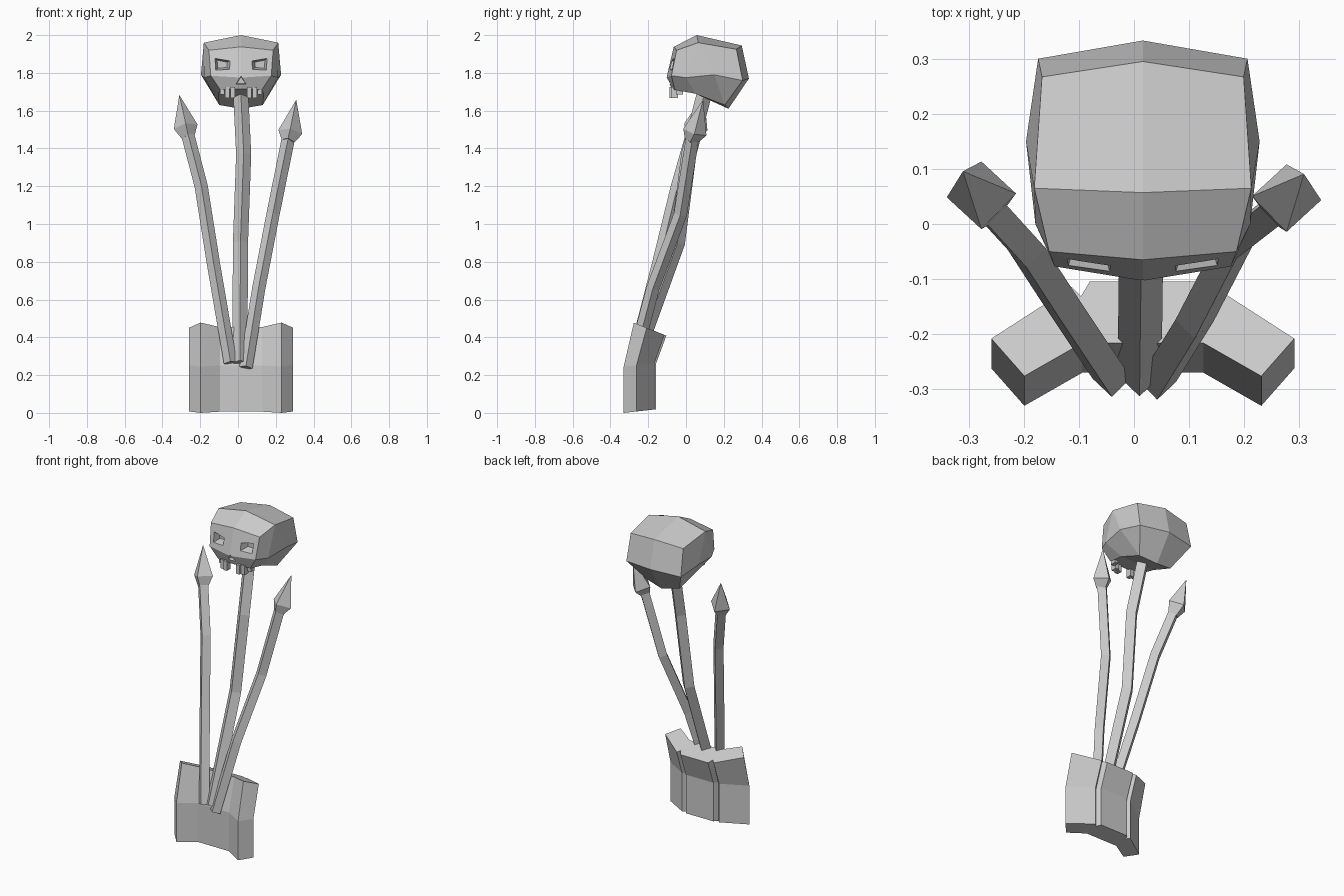
import bpy, bmesh
from mathutils import Vector

if "Cube" in bpy.data.objects:
    bpy.data.objects.remove(bpy.data.objects["Cube"])

CX = 0.016  # symmetry plane of base and skull


def make(name, bm, x=0.0):
    bmesh.ops.remove_doubles(bm, verts=bm.verts, dist=0.0005)
    bmesh.ops.recalc_face_normals(bm, faces=bm.faces)
    me = bpy.data.meshes.new(name)
    bm.to_mesh(me)
    bm.free()
    ob = bpy.data.objects.new(name, me)
    ob.location.x = x
    bpy.context.collection.objects.link(ob)
    return ob


def loft(bm, rings):
    """Skin a list of equal-length closed rings and cap both ends."""
    vs = [[bm.verts.new(p) for p in r] for r in rings]
    n = len(vs[0])
    for a, b in zip(vs, vs[1:]):
        for i in range(n):
            j = (i + 1) % n
            bm.faces.new((a[i], a[j], b[j], b[i]))
    bm.faces.new(vs[0][::-1])
    bm.faces.new(vs[-1])


def diamond_tube(name, path, radii):
    """Four-sided tube with its edges facing front, back and sides."""
    pts = [Vector(p) for p in path]
    rings = []
    for i, p in enumerate(pts):
        d = (pts[min(i + 1, len(pts) - 1)] - pts[max(i - 1, 0)]).normalized()
        u = Vector((1, 0, 0))
        u = (u - d * u.dot(d)).normalized()
        v = d.cross(u)
        r = max(radii[i], 0.001)
        rings.append([p + u * r, p + v * r, p - u * r, p - v * r])
    bm = bmesh.new()
    loft(bm, rings)
    return make(name, bm)


# Base: bent plate with two grooves in the back, upper half leaning back
half = [(0.11, -0.27), (0.215, -0.33), (0.275, -0.262),
        (0.129, -0.168), (0.112, -0.185), (0.096, -0.158)]
outline = half + [(-x, y) for x, y in reversed(half)]
rows = [(0.0, 0.0, 0.11), (0.245, 0.0, 0.1), (0.478, 0.054, -0.4)]
bm = bmesh.new()
loft(bm, [[(x, y + dy, z + (y + 0.33) * k) for x, y in outline]
          for z, dy, k in rows])
make("base_plate", bm, CX)

# Poles
diamond_tube("centre_pole",
             [(0.01, -0.275, 0.265), (0.013, -0.045, 0.9),
              (0.03, 0.015, 1.37), (0.012, 0.11, 1.74)], [0.04] * 4)
diamond_tube("left_spear_shaft",
             [(-0.04, -0.28, 0.265), (-0.13, -0.145, 0.79),
              (-0.195, -0.045, 1.2), (-0.268, 0.035, 1.48)], [0.035] * 4)
diamond_tube("right_spear_shaft",
             [(0.042, -0.285, 0.24), (0.11, -0.175, 0.66),
              (0.185, -0.03, 1.05), (0.268, 0.035, 1.46)], [0.035] * 4)

# Spear heads
diamond_tube("left_spear_head",
             [(-0.265, 0.03, 1.46), (-0.277, 0.052, 1.515), (-0.31, 0.095, 1.68)],
             [0.035, 0.064, 0])
diamond_tube("right_spear_head",
             [(0.265, 0.025, 1.44), (0.277, 0.047, 1.487), (0.308, 0.09, 1.656)],
             [0.035, 0.064, 0])

# Skull: half shell between a middle loop and a side loop, then mirrored
mid = [(-0.065, 1.938), (0.057, 2.0), (0.295, 1.945), (0.333, 1.77),
       (0.225, 1.61), (0.05, 1.69), (-0.075, 1.715), (-0.103, 1.775)]
side = [(0.17, -0.05, 1.92), (0.197, 0.065, 1.96), (0.183, 0.267, 1.925),
        (0.19, 0.3, 1.76), (0.115, 0.205, 1.63), (0.12, 0.05, 1.69),
        (0.11, -0.06, 1.71), (0.16, -0.077, 1.785)]
bm = bmesh.new()
m = [bm.verts.new((0, y, z)) for y, z in mid]
s = [bm.verts.new(p) for p in side]
t1 = bm.verts.new((0.195, 0.0, 1.775))
t2 = bm.verts.new((0.212, 0.15, 1.79))
for i in range(8):
    j = (i + 1) % 8
    bm.faces.new((m[i], m[j], s[j], s[i]))
for f in [(s[0], s[1], t1, s[7]), (s[1], t2, t1), (s[1], s[2], s[3], t2),
          (s[3], s[4], t2), (s[4], s[5], t1, t2), (s[5], s[6], s[7], t1)]:
    bm.faces.new(f)
skull = make("skull", bm, CX)
mirror = skull.modifiers.new("Mirror", "MIRROR")
mirror.use_clip = True

# Cutter for eye sockets and nose hole
bm = bmesh.new()


def hole(shape, y0, y1, wide, narrow):
    cx = sum(p[0] for p in shape) / len(shape)
    cz = sum(p[1] for p in shape) / len(shape)
    loft(bm, [[(cx + (x - cx) * k, y, cz + (z - cz) * k) for x, z in shape]
              for y, k in ((y0, wide), (y1, narrow))])


eye = [(0.145, 1.883), (0.055, 1.865), (0.06, 1.818), (0.138, 1.812)]
for sx in (1, -1):
    hole([(x * sx, z) for x, z in eye], -0.13, -0.03, 1.3, 0.6)
hole([(0, 1.785), (0.03, 1.74), (-0.03, 1.74)], -0.14, -0.06, 1.0, 0.8)
cutter = make("face_hole_cutter", bm, CX)
cutter.hide_render = True
cutter.hide_viewport = True
cut = skull.modifiers.new("Holes", "BOOLEAN")
cut.operation = "DIFFERENCE"
cut.solver = "EXACT"
cut.object = cutter

# Teeth
bm = bmesh.new()
for sx in (1, -1):
    for x, y, z in [(0.044, -0.07, 1.667), (0.073, -0.06, 1.667), (0.1, -0.035, 1.685)]:
        loft(bm, [[(sx * x + a * 0.012, y + b * 0.018, h) for a, b in
                   ((-1, -1), (1, -1), (1, 1), (-1, 1))] for h in (z, 1.725)])
make("teeth", bm, CX)
